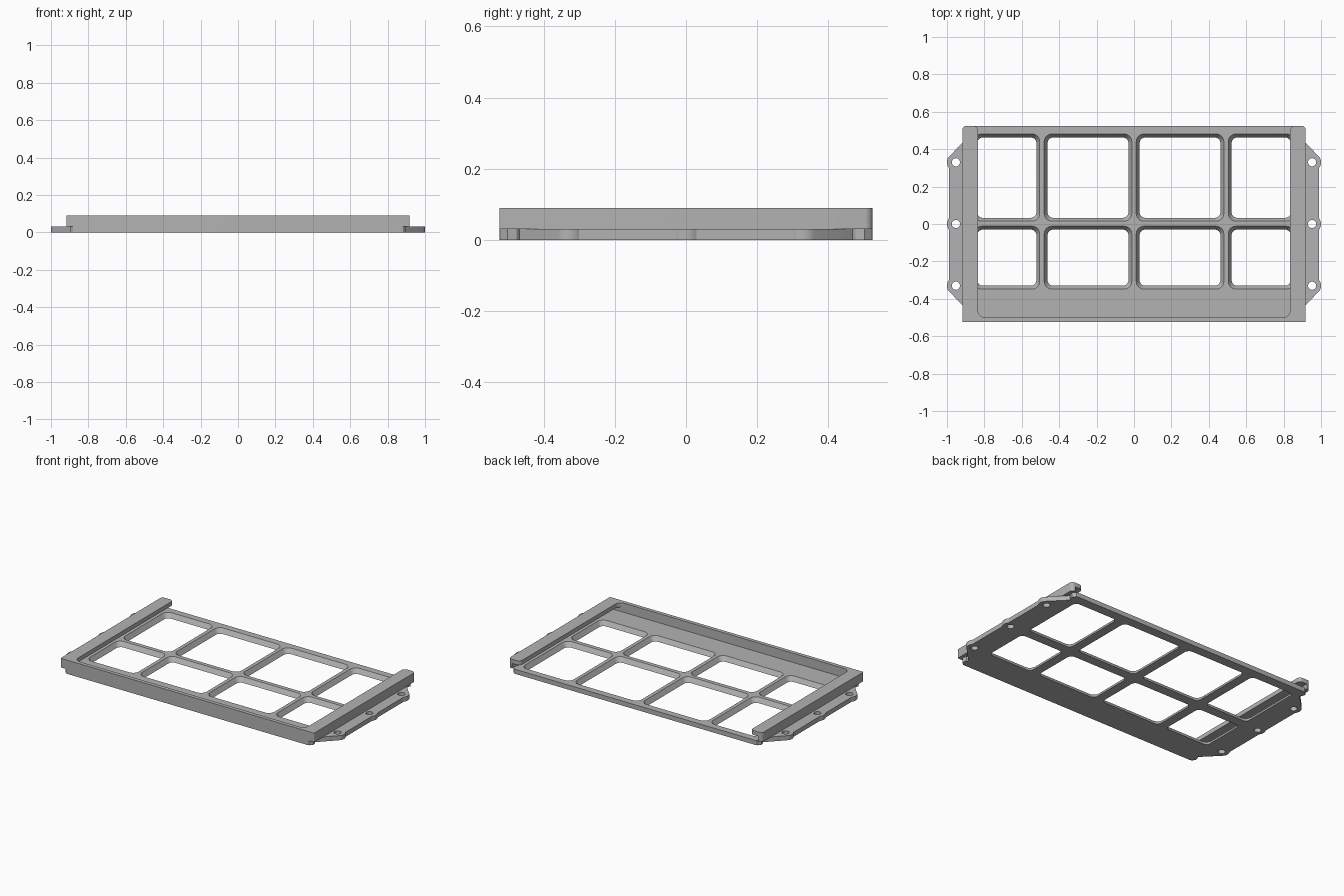
import bpy, bmesh
from math import acos, cos, sin, tan, pi
from mathutils import Vector

cube = bpy.data.objects.get("Cube")
if cube:
    bpy.data.objects.remove(cube, do_unlink=True)

grey = bpy.data.materials.new("grey plastic")
grey.use_nodes = True
colour = (0.45, 0.45, 0.45, 1)
grey.diffuse_color = colour
grey.node_tree.nodes["Principled BSDF"].inputs["Base Color"].default_value = colour

BASE = 0.03      # floor thickness
LIP_Z = 0.062    # underside of the overhanging lip
TOP = 0.09
EAR_X, EAR_R, EDGE = 0.952, 0.048, 0.99
HOLES_Y = (-0.33, 0, 0.33)
BACK = 0.525


def fillet(corners, steps=6):
    """Round each (x, y, radius) corner of a closed outline."""
    out = []
    for i, (x, y, r) in enumerate(corners):
        p = Vector((x, y))
        if r == 0:
            out.append(p)
            continue
        a = (Vector(corners[i - 1][:2]) - p).normalized()
        b = (Vector(corners[(i + 1) % len(corners)][:2]) - p).normalized()
        half = a.angle(b) / 2
        centre = p + (a + b).normalized() * (r / sin(half))
        start = p + a * (r / tan(half)) - centre
        end = p + b * (r / tan(half)) - centre
        for k in range(steps + 1):
            t = k / steps
            d = start.lerp(end, t).normalized()
            out.append(centre + d * r)
    return out


def loft(name, low, high, z0, z1):
    """Solid between two outlines with equal point counts."""
    bm = bmesh.new()
    a = [bm.verts.new((p[0], p[1], z0)) for p in low]
    b = [bm.verts.new((p[0], p[1], z1)) for p in high]
    n = len(a)
    bm.faces.new(a[::-1])
    bm.faces.new(b)
    for i in range(n):
        j = (i + 1) % n
        bm.faces.new((a[i], a[j], b[j], b[i]))
    bmesh.ops.recalc_face_normals(bm, faces=bm.faces)
    mesh = bpy.data.meshes.new(name)
    bm.to_mesh(mesh)
    bm.free()
    mesh.materials.append(grey)
    ob = bpy.data.objects.new(name, mesh)
    bpy.context.collection.objects.link(ob)
    return ob


def select(ob):
    bpy.ops.object.select_all(action='DESELECT')
    ob.select_set(True)
    bpy.context.view_layer.objects.active = ob


def cut(target, cutter):
    cutter.hide_render = True
    mod = target.modifiers.new("cut", 'BOOLEAN')
    mod.operation = 'DIFFERENCE'
    mod.solver = 'EXACT'
    mod.object = cutter
    select(target)
    bpy.ops.object.modifier_apply(modifier=mod.name)
    bpy.data.objects.remove(cutter, do_unlink=True)


def rect(x0, x1, y0, y1, r):
    return fillet([(x0, y0, r), (x1, y0, r), (x1, y1, r), (x0, y1, r)])


# Base plate: rounded corners and a bulge around each screw hole
spread = acos((EDGE - EAR_X) / EAR_R)
side = fillet([(EDGE, -BACK, 0.03), (0, -BACK, 0), (0, 0, 0)])[:7][::-1]
for y in HOLES_Y:
    for k in range(9):
        t = spread * (k / 4 - 1)
        side.append(Vector((EAR_X + EAR_R * cos(t), y + EAR_R * sin(t))))
side += [Vector((p.x, -p.y)) for p in side[6::-1]]
outline = side + [Vector((-p.x, p.y)) for p in reversed(side)]
plate = loft("base_plate", outline, outline, 0, BASE)

# Windows with sides that widen toward the top
slope = 0.018
for sx in (-1, 1):
    for near, far in ((0.012, 0.48), (0.504, 0.856)):
        x0, x1 = sorted((sx * near, sx * far))
        for y0, y1 in ((-0.348, -0.012), (0.015, 0.481)):
            low = rect(x0 + slope, x1 - slope, y0 + slope, y1 - slope, 0.03)
            high = rect(x0, x1, y0, y1, 0.04)
            # Extend the tapered cutter a little past both plate faces
            e = 0.1
            over = [h + (h - l) * e for l, h in zip(low, high)]
            under = [l + (l - h) * e for l, h in zip(low, high)]
            cut(plate, loft("window_cutter", under, over, -BASE * e, BASE * (1 + e)))

    # Screw holes
    for y in HOLES_Y:
        ring = [(sx * EAR_X + 0.022 * cos(k * pi / 12), y + 0.022 * sin(k * pi / 12))
                for k in range(24)]
        cut(plate, loft("hole_cutter", ring, ring, -0.02, 0.06))


# Three-sided wall with an open back, and the lip that overhangs its sides
def u_shape(inner, inner_r, tip_r):
    half = [(0.918, -BACK, 0.006), (0.918, BACK, 0.022),
            (inner, BACK, tip_r), (inner, -0.5, inner_r)]
    return fillet(half + [(-x, y, r) for x, y, r in reversed(half)])


wall_outline = u_shape(0.892, 0.02, 0)
lip_outline = u_shape(0.835, 0.04, 0.025)
wall = loft("channel_wall", wall_outline, wall_outline, BASE, LIP_Z)
lip = loft("channel_lip", lip_outline, lip_outline, LIP_Z, TOP)

for ob in (plate, wall, lip):
    select(ob)
    bpy.ops.object.shade_smooth_by_angle(angle=pi / 6)
